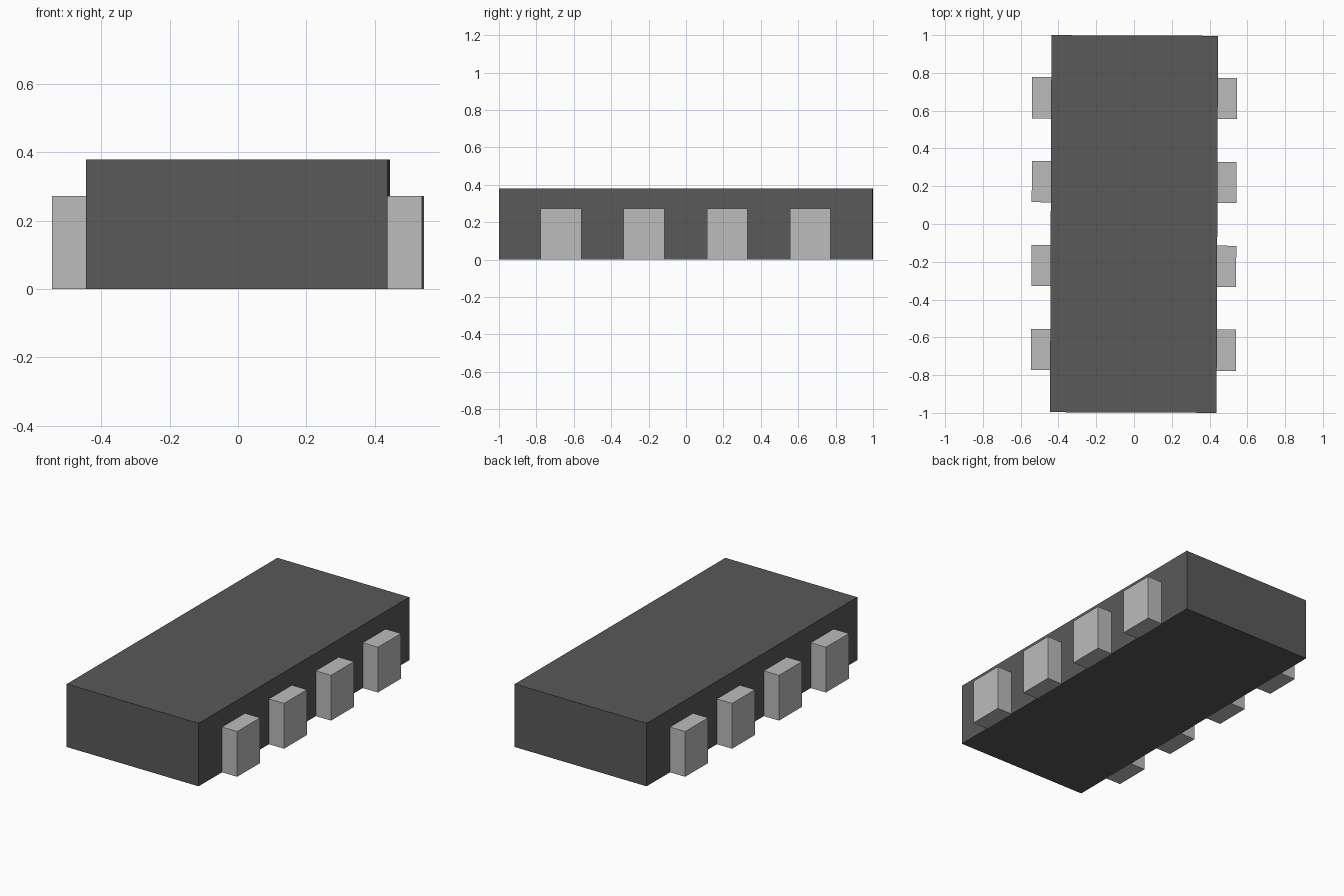
import bpy, math
from mathutils import Matrix

if "Cube" in bpy.data.objects:
    bpy.data.objects.remove(bpy.data.objects["Cube"])

# Whole part sits very slightly turned about z
TURN = Matrix.Rotation(math.radians(-0.22), 4, 'Z')


def material(name, value):
    mat = bpy.data.materials.new(name)
    mat.diffuse_color = (value, value, value, 1)
    mat.use_nodes = True
    mat.node_tree.nodes["Principled BSDF"].inputs["Base Color"].default_value = mat.diffuse_color
    return mat


def box(name, x, y, z, mat):
    """Box from (min, max) ranges on each axis."""
    bpy.ops.mesh.primitive_cube_add(size=1)
    ob = bpy.context.object
    ob.name = name
    ranges = (x, y, z)
    size = [b - a for a, b in ranges]
    centre = [(a + b) / 2 for a, b in ranges]
    ob.data.transform(TURN @ Matrix.Translation(centre) @ Matrix.Diagonal((*size, 1)))
    ob.data.materials.append(mat)
    return ob


dark = material("dark_body", 0.10)
metal = material("grey_metal", 0.50)

# Main block
HALF_W = 0.441
box("body", (-HALF_W, HALF_W), (-0.998, 0.998), (0, 0.38), dark)

# Four terminals along each long side
for side, label in ((-1, "left"), (1, "right")):
    for i in range(4):
        y = (i - 1.5) * 0.4445
        x = sorted((side * HALF_W, side * 0.542))
        box(f"{label}_terminal_{i + 1}", x, (y - 0.109, y + 0.109), (0, 0.273), metal)
